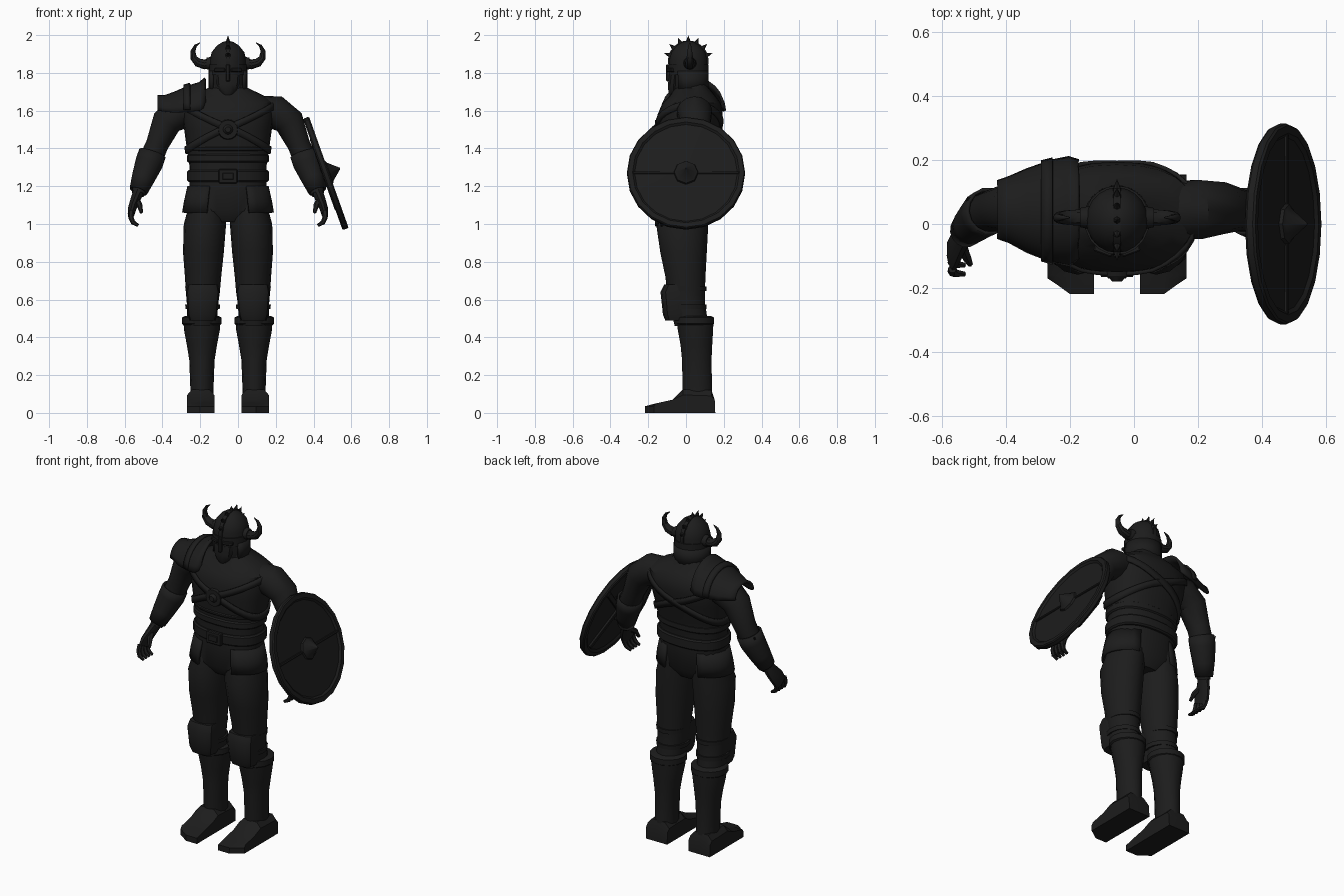
import bpy, bmesh, math
from mathutils import Vector, Matrix

CX = -0.053          # body centre line; meshes are built around x = 0
mat = bpy.data.materials.new("dark")
mat.diffuse_color = (0.012, 0.012, 0.012, 1)


def finish(name, bm, mirror=False, thick=0):
    bmesh.ops.recalc_face_normals(bm, faces=bm.faces)
    me = bpy.data.meshes.new(name)
    bm.to_mesh(me)
    bm.free()
    ob = bpy.data.objects.new(name, me)
    bpy.context.collection.objects.link(ob)
    ob.location.x = CX
    me.materials.append(mat)
    if thick:
        m = ob.modifiers.new("Solid", 'SOLIDIFY')
        m.thickness, m.offset = thick, 0
    if mirror:
        ob.modifiers.new("Mirror", 'MIRROR')
    return ob


def skin(name, rows, closed=True, caps=True, mirror=False, thick=0):
    bm = bmesh.new()
    vs = [[bm.verts.new(p) for p in r] for r in rows]
    n = len(vs[0])
    for a, b in zip(vs, vs[1:]):
        for i in range(n if closed else n - 1):
            j = (i + 1) % n
            bm.faces.new((a[i], a[j], b[j], b[i]))
    if caps:
        bm.faces.new(vs[0])
        bm.faces.new(vs[-1])
    return finish(name, bm, mirror, thick)


def tube(name, pts, n=16, axis=None, arc=None, p=1.0, mirror=False, thick=0):
    """pts: (x, y, z, radius across, radius along y) for each ring"""
    C = [Vector(q[:3]) for q in pts]
    rows = []
    for i, q in enumerate(pts):
        t = Vector(axis) if axis else C[min(i + 1, len(C) - 1)] - C[max(i - 1, 0)]
        t.normalize()
        v = Vector((0, 1, 0)).cross(t).normalized()
        u = t.cross(v)
        a0, a1 = arc or (0, 360)
        row = []
        for k in range(n):
            a = math.radians(a0 + (a1 - a0) * k / ((n - 1) if arc else n))
            c, s = math.cos(a), math.sin(a)
            c, s = math.copysign(abs(c) ** p, c), math.copysign(abs(s) ** p, s)
            row.append(C[i] + v * q[3] * c + u * q[4] * s)
        rows.append(row)
    return skin(name, rows, not arc, not arc and not thick, mirror, thick)


def box(name, c, size, rot=None, mirror=False):
    bm = bmesh.new()
    M = Matrix.Translation(c) @ (rot or Matrix()) @ Matrix.Diagonal((*size, 1))
    bmesh.ops.create_cube(bm, size=1, matrix=M)
    bmesh.ops.bevel(bm, geom=bm.edges[:], offset=min(size) * .2, segments=1, affect='EDGES')
    return finish(name, bm, mirror)


def cone(name, base, tip, r, r2=0.0, n=8, mirror=False):
    base, d = Vector(base), Vector(tip) - Vector(base)
    bm = bmesh.new()
    M = Matrix.Translation(base + d / 2) @ d.to_track_quat('Z', 'Y').to_matrix().to_4x4()
    bmesh.ops.create_cone(bm, cap_ends=True, segments=n, radius1=r, radius2=r2, depth=d.length, matrix=M)
    return finish(name, bm, mirror)


UP = (0, 0, 1)
# torso: z, centre y, half width, half depth
T = [(1.01, -.01, .10, .09), (1.07, -.01, .19, .13), (1.2, -.005, .205, .135), (1.3, 0, .203, .135),
     (1.4, .005, .218, .145), (1.5, .015, .232, .165), (1.58, .022, .245, .172), (1.64, .03, .245, .155),
     (1.68, .035, .19, .12), (1.72, .03, .105, .09), (1.77, .02, .08, .08)]
tube("torso", [(0, y, z, a, b) for z, y, a, b in T], 24, UP, p=.85)
for nm, z0, z1, g in (("belt", 1.222, 1.285, .01), ("waist_band", 1.325, 1.37, .006), ("rib_band", 1.385, 1.41, .006)):
    hx, hy = (.206 if z0 < 1.3 else .211) + g, .14 + g
    tube(nm, [(0, 0, z0, hx - .008, hy - .008), (0, 0, z0 + .008, hx, hy),
              (0, 0, z1 - .008, hx, hy), (0, 0, z1, hx - .008, hy - .008)], 24, UP, p=.85)
box("buckle", (0, -.15, 1.253), (.1, .025, .075))
box("buckle_pin", (0, -.163, 1.253), (.06, .014, .035))


# crossed straps following the torso surface
def on_torso(z, a, g):
    for lo, hi in zip(T, T[1:]):
        if lo[0] <= z <= hi[0]:
            f = (z - lo[0]) / (hi[0] - lo[0])
            y, hx, hy = (lo[i] + (hi[i] - lo[i]) * f for i in (1, 2, 3))
            c, s = (math.copysign(abs(w) ** .85, w) for w in (math.cos(a), math.sin(a)))
            return Vector(((hx + g) * c, y + (hy + g) * s, z))


for side in (1, -1):
    rows = [[on_torso(1.51 + dz + side * .12 * math.cos(k * math.pi / 16), k * math.pi / 16, .006)
             for k in range(32)] for dz in (-.02, .02)]
    skin("chest_strap", rows, caps=False, thick=.012)

# chest medallion
cone("medallion", (0, -.135, 1.5), (0, -.165, 1.5), .056, .05, 16)
cone("medallion_boss", (0, -.16, 1.5), (0, -.18, 1.5), .03, .015, 12)

# head, helmet, beard
tube("head", [(0, .015, z, a, b) for z, a, b in
     ((1.66, .075, .075), (1.7, .09, .085), (1.76, .094, .093), (1.82, .092, .097))], 16, UP)
tube("helmet", [(0, .012, z, a, b) for z, a, b in
     ((1.79, .097, .102), (1.87, .096, .102), (1.91, .086, .091), (1.945, .058, .062),
      (1.963, .03, .032), (1.97, .004, .004))], 20, UP)
tube("helmet_band", [(0, .012, z, .102, .108) for z in (1.81, 1.845)], 20, UP)
tube("neck_guard", [(0, .015, 1.81, .099, .1), (0, .018, 1.705, .099, .098)], 14, UP, (-35, 215), thick=.01)
tube("beard", [(0, -.06, 1.79, .065, .03), (0, -.065, 1.74, .06, .032), (0, -.065, 1.7, .04, .03),
               (0, -.06, 1.665, .015, .015)], 10, UP)
box("nose_guard", (0, -.094, 1.8), (.022, .022, .09))
box("brow", (.042, -.082, 1.815), (.06, .025, .02), Matrix.Rotation(.35, 4, 'Z'), True)
cone("crest", (-.011, .012, 1.863), (.011, .012, 1.863), .108, .108, 24)
for k in range(7):
    a = math.radians(18 + 24 * k)
    d = Vector((0, math.cos(a), math.sin(a)))
    o = Vector((0, .012, 1.863))
    cone("crest_spike", o + d * .095, o + d * .135, .016, n=6)

# horns
cone("horn_socket", (.085, .02, 1.85), (.115, .02, 1.85), .036, .03, 12, True)
tube("horn", [(x, .02, z, r, r) for x, z, r in
     ((.09, 1.852, .026), (.125, 1.845, .026), (.16, 1.855, .023), (.182, 1.88, .018),
      (.186, 1.915, .013), (.172, 1.943, .008), (.148, 1.96, .002))], 10, mirror=True)

# arms, bracers, hands
tube("arm", [(.16, .04, 1.61, .07, .09), (.25, .045, 1.592, .09, .095), (.325, .05, 1.54, .08, .082),
             (.375, .045, 1.42, .06, .068), (.412, .035, 1.335, .062, .062), (.45, 0, 1.23, .048, .05),
             (.475, -.03, 1.16, .035, .04)], 14, mirror=True)
tube("bracer", [(.4, .04, 1.375, .068, .07), (.417, .03, 1.325, .069, .068), (.45, .0, 1.24, .056, .057),
                (.474, -.025, 1.175, .044, .046)], 14, thick=.01, mirror=True)
cone("elbow_spike", (.43, .03, 1.31), (.468, .085, 1.385), .045, n=6, mirror=True)
tube("palm", [(.47, -.025, 1.18, .03, .034), (.49, -.05, 1.13, .026, .046), (.508, -.085, 1.08, .022, .054),
              (.513, -.1, 1.05, .018, .05)], 10, mirror=True)
for k in range(4):
    y = -.06 - .028 * k
    tube("finger", [(.513, y + .005, 1.07, .014, .014), (.514, y - .005, 1.035, .014, .014),
                    (.503, y - .01, 1.008, .013, .013), (.475, y - .012, .992, .008, .008)], 6, mirror=True)
tube("thumb", [(.485, -.06, 1.13, .017, .018), (.468, -.105, 1.1, .015, .015), (.458, -.125, 1.06, .009, .009)],
     6, mirror=True)

# single shoulder guard on the right shoulder
P = [(.12, .045, 1.62, .15, .15), (.15, .04, 1.6, .145, .165), (.2, .04, 1.595, .135, .155),
     (.28, .042, 1.59, .105, .125), (.335, .045, 1.595, .08, .098), (.372, .045, 1.6, .075, .085)]
tube("shoulder_guard", [(-x, y, z, a, b) for x, y, z, a, b in P], 13, (-1, 0, 0), (-90, 90), thick=.014)
tube("shoulder_guard_layer", [(-.2, .04, 1.6, .142, .162), (-.235, .041, 1.6, .132, .152)],
     13, (-1, 0, 0), (-88, 88), thick=.012)

# legs, hip guards, knee pads
tube("leg", [(x, y, z, a, b) for z, x, y, a, b in
     ((1.14, .105, 0, .09, .115), (1.0, .122, -.02, .112, .138), (.85, .13, -.013, .108, .123),
      (.72, .132, -.003, .096, .106), (.64, .133, 0, .09, .1), (.57, .135, .008, .082, .094),
      (.46, .138, .03, .08, .09))], 16, UP, mirror=True)
tube("hip_guard", [(0, -.01, 1.2, .208, .14), (0, -.012, 1.12, .226, .15), (0, -.015, 1.06, .236, .15)],
     11, UP, (-62, 62), thick=.014, mirror=True)
tube("knee_pad", [(.135, -.045, .49, .068, .065), (.135, -.05, .52, .078, .072), (.133, -.055, .64, .088, .08),
                  (.133, -.045, .68, .08, .07)], 12, UP, p=.6, mirror=True)
for z in (.55, .645):
    tube("knee_strap", [(.134, .005, z, .09, .103), (.134, .004, z + .025, .093, .105)], 16, UP, mirror=True)

# boots
tube("boot_shaft", [(.138, y, z, a, b) for z, y, a, b in
     ((.06, .065, .062, .08), (.12, .06, .061, .08), (.28, .057, .067, .08), (.36, .055, .08, .086),
      (.44, .05, .095, .096), (.49, .048, .098, .1))], 14, UP, mirror=True)
tube("boot_cuff", [(.139, .046, z, a, a) for z, a in ((.465, .096), (.472, .105), (.505, .105), (.512, .09))],
     14, UP, mirror=True)
side = [(.155, 0), (.152, .07), (.135, .12), (-.015, .125), (-.07, .07), (-.16, .05), (-.218, .035), (-.218, 0)]
skin("foot", [[(x, max(y, lim), z if z < .1 else z - drop) for y, z in side]
     for x, lim, drop in ((.072, -.218, .03), (.1, -.218, 0), (.147, -.218, 0), (.19, -.187, 0), (.216, -.17, .03))],
     mirror=True)

# shield: rings along its tilted axis
SC, N = Vector((.518, 0, 1.268)), Vector((.942, 0, .335)).normalized()


def disc(name, prof, n):
    tube(name, [(*(SC + N * d), r, r) for d, r in prof], n, N)


disc("shield", ((-.006, .01), (-.006, .27), (-.017, .285), (-.017, .308), (-.01, .313), (.01, .313),
                (.017, .308), (.017, .283), (.007, .272), (.01, .01)), 20)
disc("shield_boss", ((.004, .068), (.02, .062), (.026, .05), (.08, .003)), 8)
tilt = N.to_track_quat('X', 'Z').to_matrix().to_4x4()
for s in (1, -1):
    box("shield_rib", SC + N * .01 + Vector((0, s * .17, 0)), (.012, .22, .014), tilt)
    box("shield_brace", SC - N * .012, (.016, .54, .03), tilt @ Matrix.Rotation(s * math.pi / 4, 4, 'X'))
box("shield_grip", SC - N * .035, (.05, .03, .14), tilt)

# smooth shading with sharp edges kept
bpy.ops.object.select_all(action='SELECT')
bpy.context.view_layer.objects.active = bpy.data.objects["torso"]
bpy.ops.object.shade_smooth_by_angle(angle=math.radians(35))
